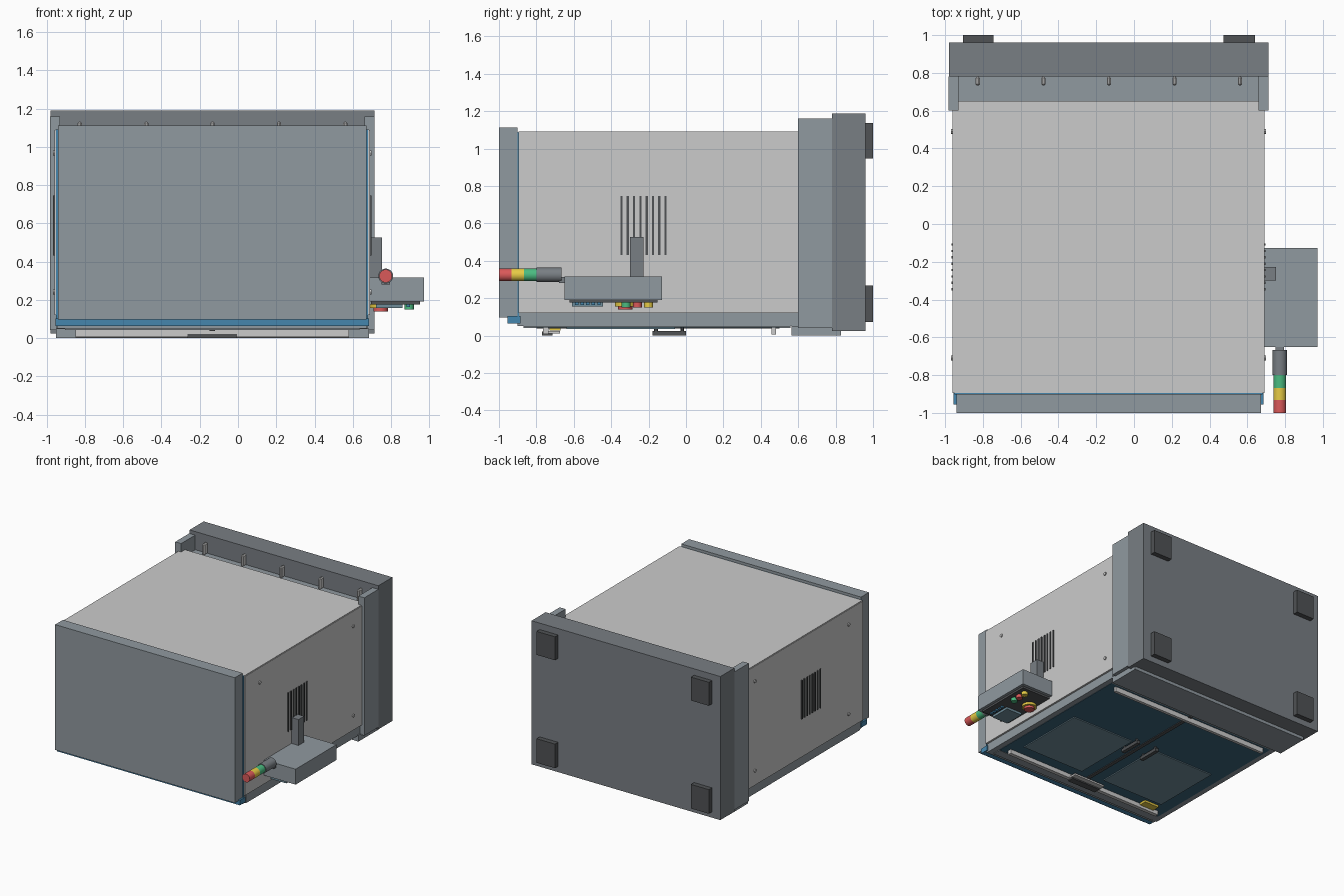
import bpy, math

if "Cube" in bpy.data.objects:
    bpy.data.objects.remove(bpy.data.objects["Cube"])

CX = -0.135  # mirror plane of the cabinet


def mat(name, r, g, b):
    m = bpy.data.materials.new(name)
    m.diffuse_color = (r, g, b, 1)
    m.use_nodes = True
    m.node_tree.nodes["Principled BSDF"].inputs["Base Color"].default_value = m.diffuse_color
    return m


LIGHT = mat("light_panel", .62, .63, .63)
MID = mat("mid_grey", .28, .32, .35)
BASE = mat("base_grey", .19, .21, .23)
DARK = mat("dark_grey", .08, .085, .09)
BLUE = mat("blue_trim", .06, .24, .42)
DOOR = mat("door_blue", .045, .13, .2)
GLASS = mat("window_glass", .16, .27, .33)
RED = mat("red", .7, .1, .1)
YELLOW = mat("yellow", .8, .6, .06)
GREEN = mat("green", .07, .5, .22)
METAL = mat("bright_metal", .6, .62, .63)


def box(name, x, y, z, m, bevel=0):
    """Box from (min, max) ranges on each axis."""
    bpy.ops.mesh.primitive_cube_add(size=1, location=[(a + b) / 2 for a, b in (x, y, z)])
    o = bpy.context.object
    o.name = name
    o.scale = [b - a for a, b in (x, y, z)]
    bpy.ops.object.transform_apply(location=False, rotation=False, scale=True)
    o.data.materials.append(m)
    if bevel:
        mod = o.modifiers.new("bevel", 'BEVEL')
        mod.width, mod.segments = bevel, 1
    return o


def sides(name, x, y, z, m):
    """Box plus its mirror image across the cabinet centre."""
    box(name + "_right", x, y, z, m)
    box(name + "_left", (2 * CX - x[1], 2 * CX - x[0]), y, z, m)


def cyl(name, loc, r, depth, axis, m, n=24):
    rot = {'x': (0, math.pi / 2, 0), 'y': (math.pi / 2, 0, 0), 'z': (0, 0, 0)}[axis]
    bpy.ops.mesh.primitive_cylinder_add(vertices=n, radius=r, depth=depth, location=loc, rotation=rot)
    o = bpy.context.object
    o.name = name
    o.data.materials.append(m)
    bpy.ops.object.shade_smooth_by_angle()


# Cabinet: core, side skins, top skin and end cap
box("cabinet_core", (-.945, .675), (-.9, .78), (.06, 1.05), MID)
box("top_panel", (-.955, .685), (-.895, .65), (1.05, 1.1), LIGHT)
sides("side_panel", (.675, .69), (-.895, .62), (.13, 1.095), LIGHT)
box("end_cap", (-.94, .672), (-1, -.9), (.105, 1.12), MID)
box("blue_lip", (-.955, .685), (-.955, -.885), (.072, .112), BLUE)
box("blue_seam", (-.95, .68), (-.902, -.893), (.11, 1.098), BLUE)

# Base block with wings, sill, feet and ribs
box("base_block", (-.98, .713), (.78, .96), (.033, 1.197), BASE)
sides("base_wing", (.66, .713), (.6, .78), (.05, 1.168), MID)
box("base_sill", (-.95, .685), (.565, .83), (.008, .06), MID)
for x in ((-.905, -.745), (.475, .64)):
    for z in ((.08, .275), (.955, 1.145)):
        box("foot", x, (.96, 1), z, DARK)
for i in range(5):
    x = -.827 + i * .347
    box("rib", (x - .011, x + .011), (.733, .78), (1.05, 1.14), METAL, .007)

# Side details: bolts and ventilation slots
for s in (1, -1):
    face = CX + s * .826
    for y in (-.71, .49):
        for z in (.25, .975):
            cyl("bolt", (face, y, z), .013, .014, 'x', METAL, 12)
    for i in range(8):
        y = -.345 + i * .0337
        box("vent_slot", (face - .006, face + .006), (y - .006, y + .006), (.44, .755), DARK)

# Door frame
sides("frame_bar", (.635, .68), (-.87, .56), (.055, .125), MID)
for y in ((-.87, -.8), (.5, .56)):
    box("frame_crossbar", (-.905, .635), y, (.05, .12), MID)

# Sliding doors with windows and pull handles
sides("door", (CX + .015, .635), (-.8, .5), (.052, .075), DOOR)
sides("window", (-.03, .53), (-.64, -.06), (.044, .053), GLASS)
box("door_seam", (CX - .015, CX + .015), (-.8, .5), (.046, .07), DARK)
sides("door_handle", (CX + .075, CX + .105), (-.18, 0), (.008, .034), DARK)
for s in (1, -1):
    for y in (-.16, -.02):
        cyl("handle_post", (CX + s * .09, y, .04), .01, .03, 'z', DARK, 12)

# Door rails, latch and label plate
box("lower_rail", (-.85, .58), (.458, .482), (.013, .052), METAL)
box("upper_rail", (-.85, .58), (-.765, -.735), (.018, .052), METAL)
box("latch_bar", (CX - .14, CX + .14), (-.735, -.675), (.02, .034), METAL)
box("latch_grip", (CX - .13, CX + .13), (-.77, -.715), (.01, .03), DARK)
box("label_plate", (-.8, -.67), (-.73, -.67), (.035, .053), YELLOW)

# Control console on its arm
box("console_arm", (.685, .752), (-.3, -.227), (.31, .535), BASE)
box("console_box", (.69, .972), (-.65, -.127), (.2, .325), MID)
box("console_face", (.695, .95), (-.622, -.152), (.184, .2), DARK)
box("console_screen", (.72, .86), (-.61, -.445), (.165, .185), GLASS)
for i in range(5):
    y = -.585 + i * .03
    box("console_key", (.88, .9), (y - .009, y + .009), (.172, .185), BLUE)
for y, m in ((-.32, GREEN), (-.26, RED), (-.2, YELLOW)):
    cyl("push_button", (.895, y, .172), .024, .028, 'z', m)
cyl("stop_button_base", (.745, -.325, .175), .055, .02, 'z', YELLOW)
cyl("stop_button", (.745, -.325, .162), .038, .03, 'z', RED)

# Signal lamp lying along y
cyl("lamp_socket", (.772, -.733, .333), .039, .134, 'y', BASE)
for y0, y1, m in ((-.867, -.8, GREEN), (-.933, -.867, YELLOW), (-1, -.933, RED)):
    cyl("signal_lamp", (.772, (y0 + y1) / 2, .333), .034, y1 - y0, 'y', m)
box("lamp_bracket", (.75, .795), (-.68, -.64), (.29, .322), BASE)

# Bring the lowest parts down to the ground plane
for o in bpy.data.objects:
    o.location.z -= .008
